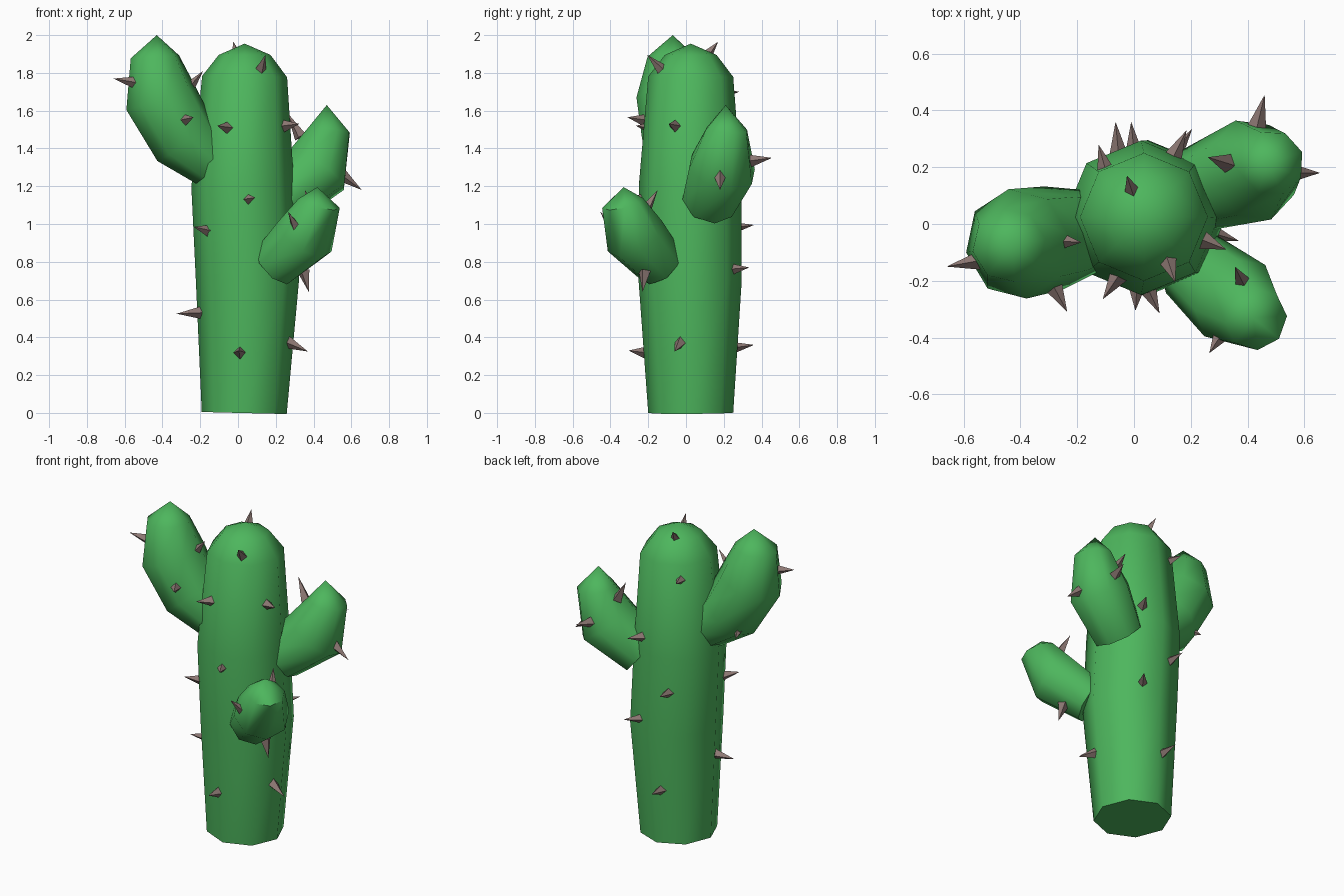
import bpy, bmesh, math
from mathutils import Vector

cube = bpy.data.objects.get("Cube")
if cube:
    bpy.data.objects.remove(cube, do_unlink=True)


def make_material(name, color):
    mat = bpy.data.materials.new(name)
    mat.use_nodes = True
    mat.diffuse_color = color
    bsdf = next(n for n in mat.node_tree.nodes if n.type == 'BSDF_PRINCIPLED')
    bsdf.inputs["Base Color"].default_value = color
    bsdf.inputs["Roughness"].default_value = 0.8
    return mat


green = make_material("cactus_green", (0.075, 0.47, 0.11, 1))
brown = make_material("spine_brown", (0.27, 0.19, 0.175, 1))


def finish(name, bm, mat, smooth):
    bmesh.ops.recalc_face_normals(bm, faces=bm.faces)
    mesh = bpy.data.meshes.new(name)
    bm.to_mesh(mesh)
    bm.free()
    mesh.materials.append(mat)
    obj = bpy.data.objects.new(name, mesh)
    bpy.context.collection.objects.link(obj)
    if smooth:
        bpy.ops.object.select_all(action='DESELECT')
        obj.select_set(True)
        bpy.context.view_layer.objects.active = obj
        bpy.ops.object.shade_smooth_by_angle(angle=math.radians(60))
    return obj


def stem(name, rings, tip, side, sides=8):
    """Loft rings (x, y, z, radius) along a path and close it with a point."""
    bm = bmesh.new()
    centres = [Vector(r[:3]) for r in rings] + [Vector(tip)]
    loops = []
    for i, ring in enumerate(rings):
        tangent = (centres[i + 1] - centres[max(i - 1, 0)]).normalized()
        across = (side - tangent * side.dot(tangent)).normalized()
        up = tangent.cross(across)
        angles = [math.tau * k / sides for k in range(sides)]
        loops.append([bm.verts.new(centres[i] + ring[3] *
                      (across * math.cos(a) + up * math.sin(a))) for a in angles])
    bm.faces.new(loops[0])
    for low, high in zip(loops, loops[1:]):
        for k in range(sides):
            n = (k + 1) % sides
            bm.faces.new((low[k], low[n], high[n], high[k]))
    point = bm.verts.new(centres[-1])
    for k in range(sides):
        bm.faces.new((loops[-1][k], loops[-1][(k + 1) % sides], point))
    return finish(name, bm, green, True)


def arm(name, rings, tip):
    d = Vector(tip) - Vector(rings[0][:3])
    stem(name, rings, tip, Vector((-d.y, d.x, 0)).normalized())


# Trunk: tapered eight-sided column with a rounded top
stem("trunk",
     [(0.033, 0.025, 0, 0.225), (0.05, 0.022, 0.7, 0.273),
      (0.025, 0.022, 1.2, 0.272), (0.035, 0.025, 1.78, 0.225),
      (0.035, 0.025, 1.895, 0.137)],
     (0.035, 0.025, 1.955), Vector((1, 0, 0)))

# Three bent arms
arm("right_arm",
    [(-0.13, -0.02, 1.32, 0.14), (-0.285, -0.05, 1.45, 0.185),
     (-0.41, -0.07, 1.67, 0.195), (-0.44, -0.075, 1.885, 0.13)],
    (-0.43, -0.07, 2.0))
arm("left_back_arm",
    [(0.22, 0.12, 1.12, 0.15), (0.42, 0.19, 1.29, 0.185),
     (0.485, 0.215, 1.5, 0.115)],
    (0.47, 0.21, 1.63))
arm("left_front_arm",
    [(0.2, -0.14, 0.79, 0.135), (0.355, -0.27, 0.935, 0.165),
     (0.43, -0.335, 1.11, 0.112)],
    (0.42, -0.33, 1.195))


# Spines: four-sided points, each given by its foot and its tip
def spine(name, foot, tip):
    foot, tip = Vector(foot), Vector(tip)
    axis = (tip - foot).normalized()
    foot -= axis * 0.012
    length = (tip - foot).length
    bm = bmesh.new()
    bmesh.ops.create_cone(bm, cap_ends=True, segments=4, radius1=0.034,
                          radius2=0, depth=length)
    obj = finish(name, bm, brown, False)
    obj.location = (foot + tip) / 2
    obj.rotation_euler = axis.to_track_quat('Z', 'Y').to_euler()


groups = {
    "trunk_front_spine": [
        ((-.06, -.19, 1.51), (-.11, -.265, 1.52)),
        ((.25, -.06, 1.52), (.325, -.09, 1.53)),
        ((.12, -.13, 1.82), (.145, -.205, 1.895)),
        ((.05, -.23, 1.13), (.09, -.315, 1.14)),
        ((-.16, -.15, .965), (-.235, -.205, .985)),
        ((.01, -.22, .32), (.005, -.305, .33)),
        ((.27, -.03, .37), (.37, -.06, .325))],
    "trunk_back_spine": [
        ((-.005, .11, 1.89), (-.025, .17, 1.965)),
        ((-.1, .19, 1.69), (-.125, .28, 1.7)),
        ((.14, .24, 1.28), (.185, .33, 1.29)),
        ((-.055, .25, .98), (-.065, .36, .995)),
        ((.14, .24, .76), (.205, .335, .77)),
        ((0, .25, .345), (-.01, .36, .36)),
        ((-.205, -.01, .53), (-.325, -.02, .525))],
    "right_arm_spine": [
        ((-.55, -.13, 1.75), (-.66, -.15, 1.77)),
        ((-.26, -.06, 1.72), (-.185, -.065, 1.81)),
        ((-.28, -.225, 1.55), (-.235, -.31, 1.565)),
        ((-.4, .04, 1.4), (-.42, .1, 1.36))],
    "left_back_arm_spine": [
        ((.56, .18, 1.25), (.655, .18, 1.18)),
        ((.325, .215, 1.47), (.26, .235, 1.59)),
        ((.435, .35, 1.335), (.46, .455, 1.35))],
    "left_front_arm_spine": [
        ((.385, -.21, 1.08), (.355, -.15, 1.18)),
        ((.31, -.385, .98), (.265, -.455, 1.065)),
        ((.35, -.22, .74), (.375, -.23, .64))],
}
for name, spines in groups.items():
    for i, (foot, tip) in enumerate(spines, 1):
        spine(f"{name}_{i}", foot, tip)
